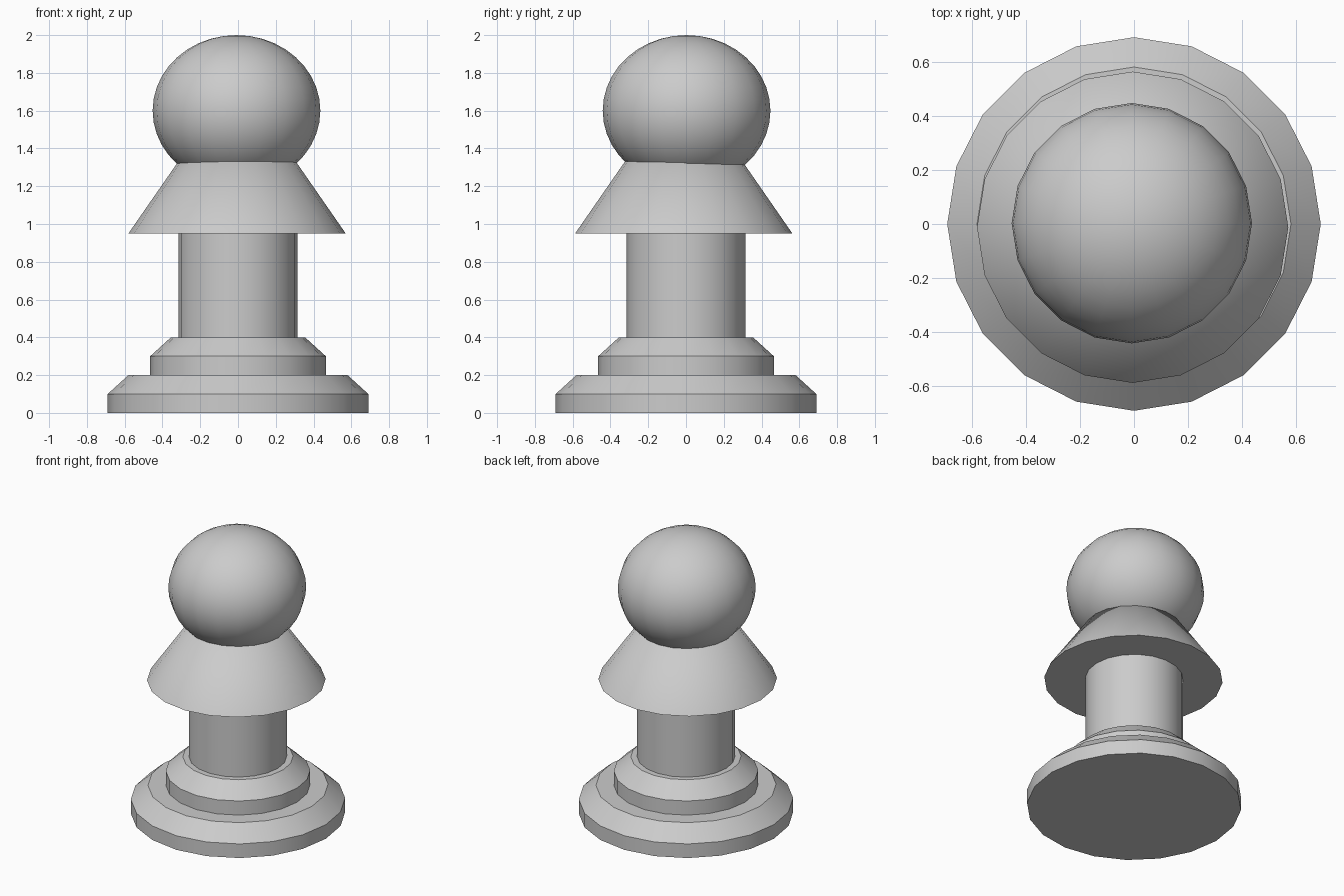
import bpy, bmesh
from math import cos, sin, tau, radians

if "Cube" in bpy.data.objects:
    bpy.data.objects.remove(bpy.data.objects["Cube"])

SIDES = 20


def finish(name, bm, location):
    bmesh.ops.remove_doubles(bm, verts=bm.verts, dist=1e-5)
    bmesh.ops.recalc_face_normals(bm, faces=bm.faces)
    mesh = bpy.data.meshes.new(name)
    bm.to_mesh(mesh)
    bm.free()
    ob = bpy.data.objects.new(name, mesh)
    bpy.context.collection.objects.link(ob)
    ob.location = location
    bpy.ops.object.select_all(action='DESELECT')
    ob.select_set(True)
    bpy.context.view_layer.objects.active = ob
    bpy.ops.object.shade_smooth_by_angle(angle=radians(30))
    return ob


def turned(name, profile, location=(0, 0, 0)):
    """Closed solid of revolution from (radius, z) points."""
    bm = bmesh.new()
    rings = [[bm.verts.new((r * cos(tau * i / SIDES), r * sin(tau * i / SIDES), z))
              for i in range(SIDES)] for r, z in profile]
    for lo, hi in zip(rings, rings[1:]):
        for i in range(SIDES):
            j = (i + 1) % SIDES
            bm.faces.new((lo[i], lo[j], hi[j], hi[i]))
    bm.faces.new(rings[0][::-1])
    if profile[-1][0] > 0:
        bm.faces.new(rings[-1])
    return finish(name, bm, location)


# Two chamfered base discs
turned("base_lower", [(0.69, 0), (0.69, 0.10), (0.58, 0.20)])
turned("base_upper", [(0.465, 0.20), (0.465, 0.30), (0.355, 0.40)])

# Column
turned("column", [(0.315, 0.40), (0.315, 0.95)], (-0.001, 0, 0))

# Flared collar: a full cone whose tip is hidden in the head
turned("collar", [(0.575, 0.95), (0, 1.78)], (-0.005, -0.012, 0))

# Slightly flattened round head
bm = bmesh.new()
bmesh.ops.create_uvsphere(bm, u_segments=SIDES, v_segments=20, radius=1)
bmesh.ops.scale(bm, vec=(0.444, 0.444, 0.40), verts=bm.verts)
finish("head", bm, (-0.008, 0.003, 1.60))
